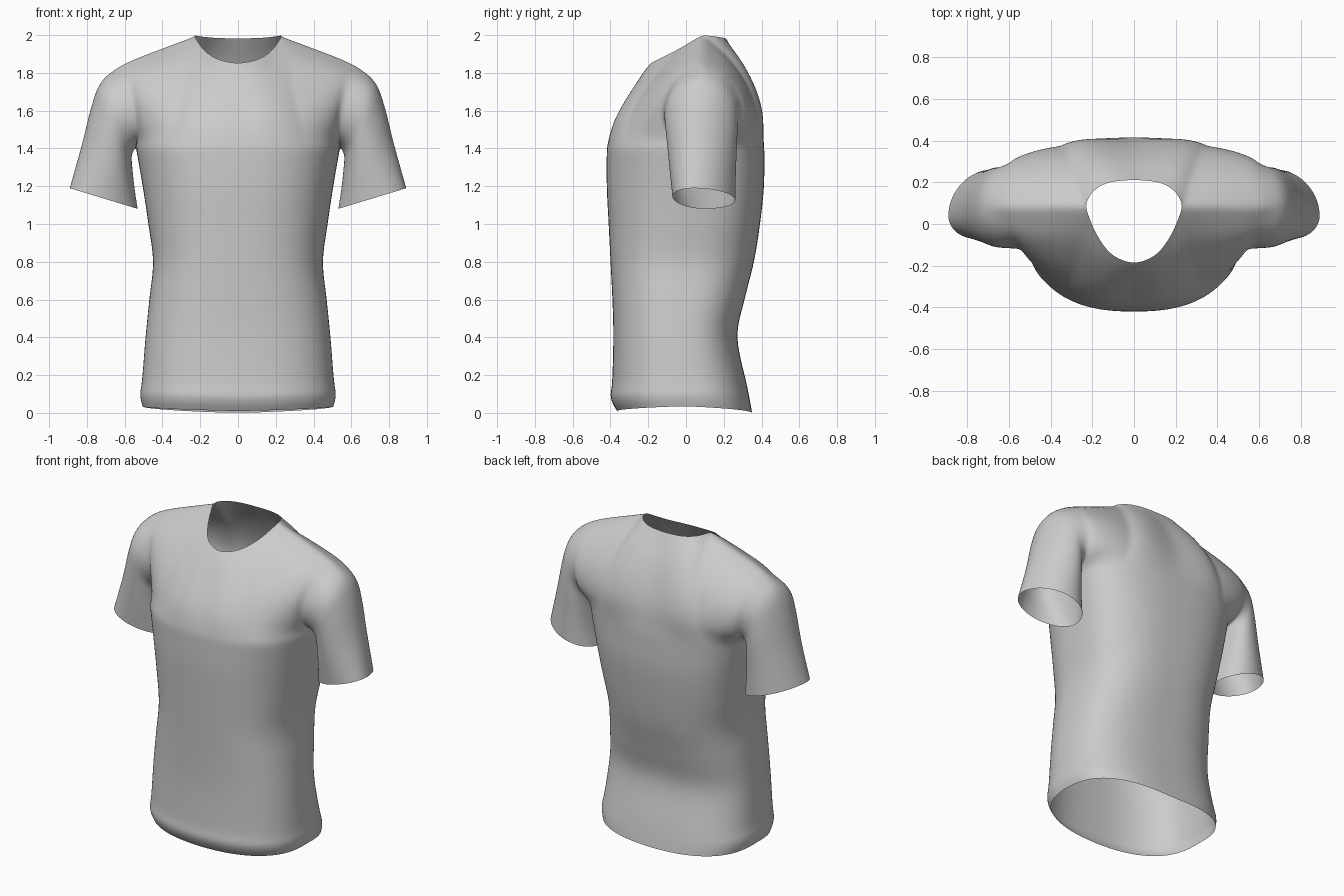
import bpy, bmesh, math
from mathutils import Vector

if "Cube" in bpy.data.objects:
    bpy.data.objects.remove(bpy.data.objects["Cube"])


def sample(pts, n):
    """Smooth curve through pts, as n + 1 points spaced evenly along it."""
    p = [Vector(q) for q in pts]
    p = [p[0] * 2 - p[1]] + p + [p[-1] * 2 - p[-2]]
    dense = []
    for a, b, c, d in zip(p, p[1:], p[2:], p[3:]):
        for k in range(24):
            t = k / 24
            dense.append((b * 2 + (c - a) * t + (a * 2 - b * 5 + c * 4 - d) * t * t
                          + (b * 3 - a - c * 3 + d) * t ** 3) / 2)
    dense.append(p[-2])
    dist = [0.0]
    for a, b in zip(dense, dense[1:]):
        dist.append(dist[-1] + (b - a).length)
    out, k = [], 0
    for i in range(n):
        want = dist[-1] * i / n
        while dist[k + 1] < want:
            k += 1
        out.append(dense[k].lerp(dense[k + 1], (want - dist[k]) / (dist[k + 1] - dist[k])))
    return out + [dense[-1]]


def coons(bottom, top, left, right):
    """Patch of rows filling four edge curves."""
    ns, nt = len(bottom) - 1, len(left) - 1
    rows = []
    for j in range(nt + 1):
        t, row = j / nt, []
        for i in range(ns + 1):
            s = i / ns
            row.append(bottom[i].lerp(top[i], t) + left[j].lerp(right[j], s)
                       - bottom[0].lerp(bottom[-1], s).lerp(top[0].lerp(top[-1], s), t))
        rows.append(row)
    return rows


def add_grid(bm, rows):
    vs = [[bm.verts.new(p) for p in r] for r in rows]
    for a, b in zip(vs, vs[1:]):
        for i in range(len(a) - 1):
            bm.faces.new((a[i], a[i + 1], b[i + 1], b[i]))


NECK, SHOULDER, ROWS = 7, 9, 14
COLS = NECK + SHOULDER

# Body sections: height, half width, front y, back y, side seam y
body = sample([(0, .505, -.365, .35, -.02), (.07, .52, -.402, .338, -.02),
               (.15, .51, -.392, .322, -.03), (.4, .49, -.385, .272, -.04),
               (.6, .47, -.39, .31, -.03), (.8, .45, -.40, .36, -.01),
               (1.0, .475, -.41, .392, .03), (1.2, .505, -.42, .413, .06),
               (1.4, .54, -.42, .415, .08)], 30)


def half_section(sec, back):
    z, w, yf, yb, ys = sec
    y_end, n = (yb, 2.7) if back else (yf, 2.5)
    pts = []
    for i in range(COLS + 1):
        t = i / COLS
        a = t * math.pi / 2
        lift = .035 * t if back else .01 + .025 * t      # uneven hem
        pts.append(Vector((w * math.sin(a) ** (2 / n),
                           ys + (y_end - ys) * max(0, math.cos(a)) ** (2 / n),
                           z + lift * max(0, 1 - z / .2))))
    return pts


neck_point, shoulder_tip, armpit = (.235, .085, 2.0), (.62, .08, 1.845), (.54, .08, 1.40)
shoulder = sample([neck_point, (.36, .085, 1.952), (.52, .08, 1.89), shoulder_tip], SHOULDER)
necklines = [[(0, -.19, 1.85), (.1, -.155, 1.868), (.18, -.05, 1.92), neck_point],
             [(0, .212, 1.982), (.12, .2, 1.985), (.2, .155, 1.993), neck_point]]
centres = [[(0, -.42, 1.4), (0, -.395, 1.5), (0, -.35, 1.6), (0, -.235, 1.79), (0, -.19, 1.85)],
           [(0, .415, 1.4), (0, .39, 1.6), (0, .315, 1.8), (0, .212, 1.982)]]
armholes = [[armpit, (.53, -.08, 1.48), (.545, -.12, 1.62), (.585, -.05, 1.77), shoulder_tip],
            [armpit, (.575, .25, 1.48), (.605, .29, 1.63), (.62, .21, 1.78), shoulder_tip]]

# Sleeve rings: outer point, inner point, front y, back y
sleeve = [((.722, .08, 1.76), (.562, .09, 1.365), -.115, .275),
          ((.775, .07, 1.63), (.558, .10, 1.29), -.105, .272),
          ((.825, .06, 1.43), (.547, .10, 1.19), -.09, .265),
          ((.892, .04, 1.19), (.53, .10, 1.08), -.07, .26)]

bm = bmesh.new()
for back in (0, 1):
    # Lower body
    lower = [half_section(s, back) for s in body]
    add_grid(bm, lower)
    # Chest or back panel up to neckline and shoulder
    top = sample(necklines[back], NECK)[:-1] + shoulder
    arm = sample(armholes[back], ROWS)
    add_grid(bm, coons(lower[-1], top, sample(centres[back], ROWS), arm))
    # Sleeve half, from armhole to cuff
    strips = []
    for i, start in enumerate(arm):
        phi = math.pi * (1 - i / ROWS)
        path = [start]
        for outer, inner, y0, y1 in sleeve:
            o, n = Vector(outer), Vector(inner)
            mid = (o + n) / 2
            side = (y1 - mid.y) if back else (y0 - mid.y)
            path.append(mid + (o - n) / 2 * math.cos(phi) + Vector((0, side * math.sin(phi), 0)))
        strips.append(sample(path, 14))
    add_grid(bm, strips)

bmesh.ops.remove_doubles(bm, verts=bm.verts, dist=.0005)
bmesh.ops.recalc_face_normals(bm, faces=bm.faces)
chest = min(bm.faces, key=lambda f: (f.calc_center_median() - Vector((.05, -.42, 1.2))).length)
if chest.normal.y > 0:
    bmesh.ops.reverse_faces(bm, faces=bm.faces)
for f in bm.faces:
    f.smooth = True

mesh = bpy.data.meshes.new("shirt")
bm.to_mesh(mesh)
bm.free()
shirt = bpy.data.objects.new("shirt", mesh)
bpy.context.collection.objects.link(shirt)

# Other half and smoothing
mirror = shirt.modifiers.new("mirror", 'MIRROR')
mirror.use_clip = True
sub = shirt.modifiers.new("subdivision", 'SUBSURF')
sub.levels = sub.render_levels = 2
